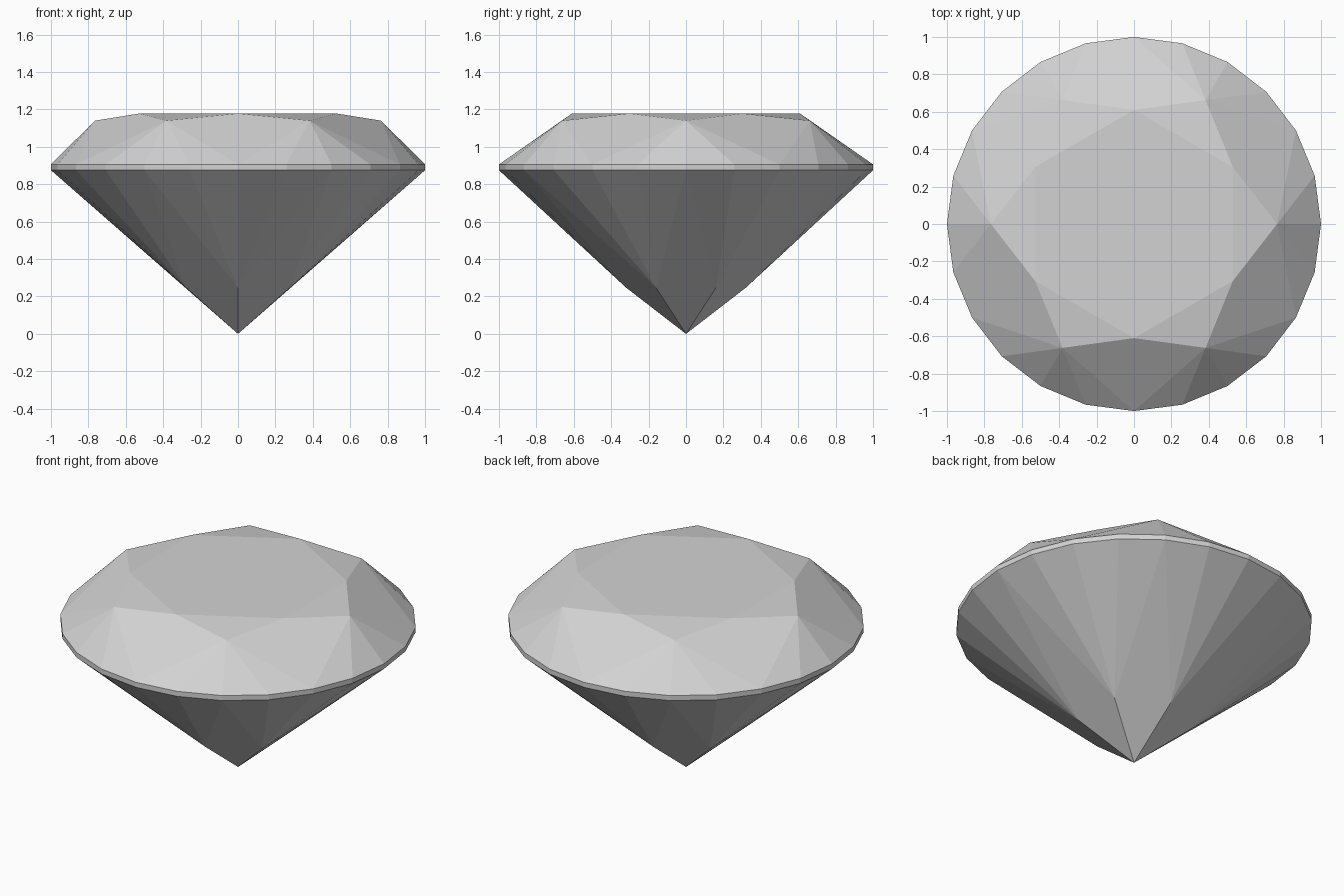
import bpy
import bmesh
from math import cos, sin, radians

cube = bpy.data.objects.get("Cube")
if cube:
    bpy.data.objects.remove(cube, do_unlink=True)

FOLD = 6             # symmetry of the cut
GIRDLE = 4 * FOLD    # sides of the widest rim

mat = bpy.data.materials.new("pale grey")
mat.use_nodes = True
grey = (0.65, 0.65, 0.65, 1)
mat.diffuse_color = grey
mat.node_tree.nodes["Principled BSDF"].inputs["Base Color"].default_value = grey

bm = bmesh.new()


def ring(count, radius, z, start=0):
    """Evenly spaced vertices on a level circle, start in degrees."""
    angles = [radians(start + 360 * i / count) for i in range(count)]
    return [bm.verts.new((radius * cos(a), radius * sin(a), z)) for a in angles]


def fan(tip, rim, first):
    """Four triangles from a tip down or up to the girdle."""
    for k in range(first, first + 4):
        bm.faces.new((tip, rim[k % GIRDLE], rim[(k + 1) % GIRDLE]))


# Vertex rings from bottom to top
culet = bm.verts.new((0, 0, 0))
pavilion = ring(FOLD, 0.32, 0.247, 30)
rim_low = ring(GIRDLE, 1, 0.875)
rim_high = ring(GIRDLE, 1, 0.906)
star = ring(FOLD, 0.765, 1.14)
table = ring(FOLD, 0.61, 1.178, 30)

# Table facet and girdle band
bm.faces.new(table)
for i in range(GIRDLE):
    j = (i + 1) % GIRDLE
    bm.faces.new((rim_low[i], rim_low[j], rim_high[j], rim_high[i]))

for i in range(FOLD):
    j = (i + 1) % FOLD
    # Crown: star triangle, kite and upper girdle facets
    bm.faces.new((table[i - 1], star[i], table[i]))
    bm.faces.new((table[i], star[i], rim_high[4 * i + 2], star[j]))
    fan(star[i], rim_high, 4 * i - 2)
    # Pavilion: main kite and lower girdle facets
    bm.faces.new((culet, pavilion[i], rim_low[4 * i], pavilion[i - 1]))
    fan(pavilion[i], rim_low, 4 * i)

bmesh.ops.recalc_face_normals(bm, faces=bm.faces)
mesh = bpy.data.meshes.new("cut_gem")
bm.to_mesh(mesh)
bm.free()
mesh.materials.append(mat)
gem = bpy.data.objects.new("cut_gem", mesh)
bpy.context.collection.objects.link(gem)
